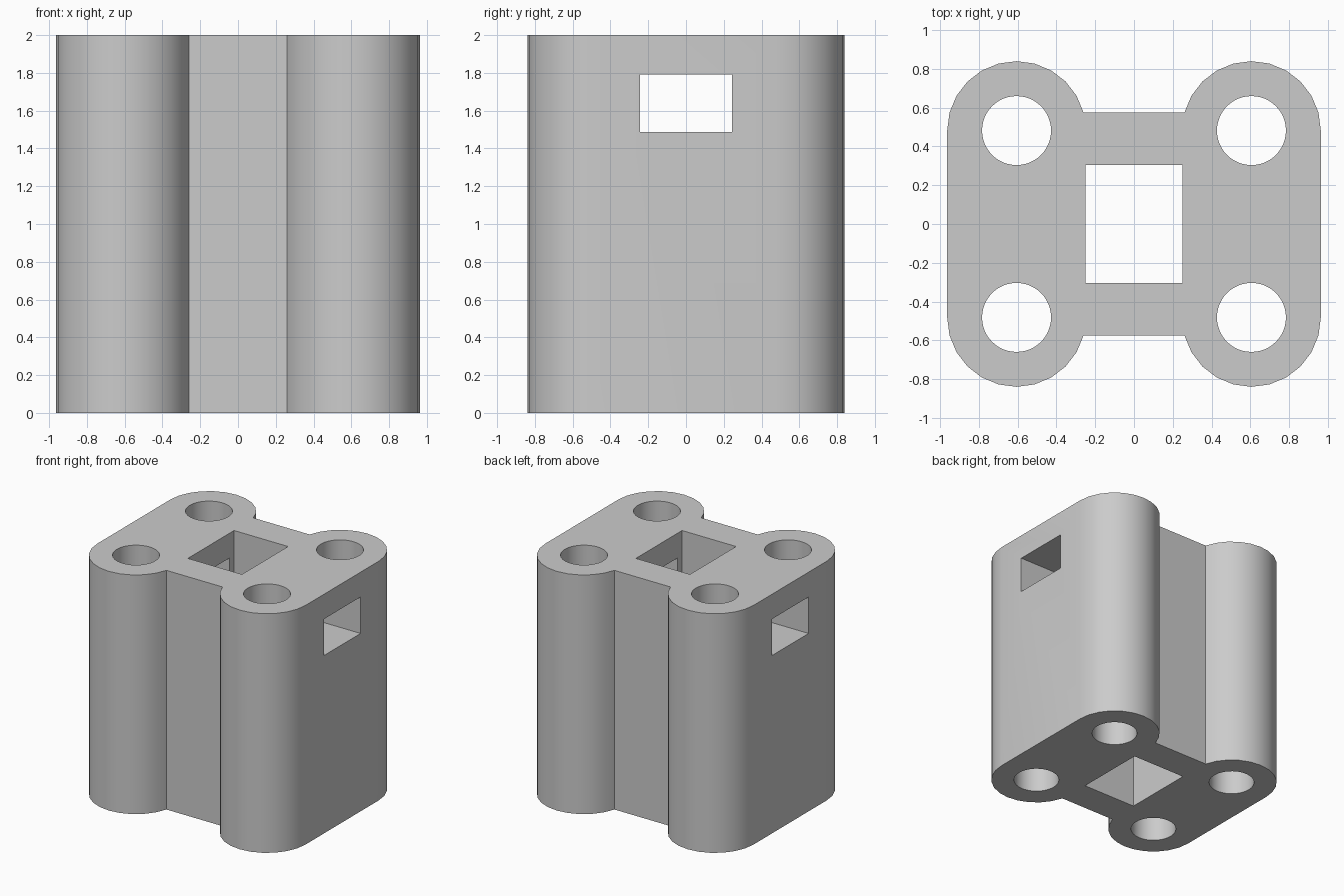
import bpy
import bmesh
import math
from mathutils import Matrix, Vector

HEIGHT = 2.0
LOBE_X, LOBE_Y, LOBE_R = 0.606, 0.482, 0.358
CORNERS = [(sx, sy) for sx in (-1, 1) for sy in (-1, 1)]

old = bpy.data.objects.get("Cube")
if old:
    bpy.data.objects.remove(old, do_unlink=True)

grey = bpy.data.materials.new("plain grey")
grey.use_nodes = True
colour = (0.6, 0.6, 0.6, 1)
grey.diffuse_color = colour
grey.node_tree.nodes["Principled BSDF"].inputs["Base Color"].default_value = colour


def make_object(name, bm):
    bmesh.ops.recalc_face_normals(bm, faces=bm.faces)
    mesh = bpy.data.meshes.new(name)
    bm.to_mesh(mesh)
    bm.free()
    mesh.materials.append(grey)
    obj = bpy.data.objects.new(name, mesh)
    bpy.context.collection.objects.link(obj)
    return obj


def add_box(bm, size, centre):
    matrix = Matrix.Translation(centre) @ Matrix.Diagonal((*size, 1))
    bmesh.ops.create_cube(bm, size=1, matrix=matrix)


# Outline: one rounded lobe, mirrored into the four corners
arc = []
for step in range(12):
    a = math.radians(15 * step)
    arc.append((LOBE_X + LOBE_R * math.cos(a), LOBE_Y + LOBE_R * math.sin(a)))
outline = arc + [(-x, y) for x, y in reversed(arc)]
outline += [(-x, -y) for x, y in outline]

# Block body: the outline extruded to full height
bm = bmesh.new()
base = bm.faces.new([bm.verts.new((x, y, 0)) for x, y in outline])
walls = bmesh.ops.extrude_face_region(bm, geom=[base], use_keep_orig=True)
top = [v for v in walls["geom"] if isinstance(v, bmesh.types.BMVert)]
bmesh.ops.translate(bm, verts=top, vec=(0, 0, HEIGHT))
body = make_object("bracket_block", bm)

# Four round bores
bores = bmesh.new()
for sx, sy in CORNERS:
    bmesh.ops.create_cone(bores, cap_ends=True, segments=48, radius1=0.178,
                          radius2=0.178, depth=HEIGHT + 0.4,
                          matrix=Matrix.Translation((sx * LOBE_X, sy * LOBE_Y, HEIGHT / 2)))

# Square shaft down the middle, and a window through both sides
shaft = bmesh.new()
add_box(shaft, (0.5, 0.61, HEIGHT + 0.4), Vector((0, 0, HEIGHT / 2)))
window = bmesh.new()
add_box(window, (2.4, 0.486, 0.305), Vector((0, 0, 1.64)))

bpy.context.view_layer.objects.active = body
for name, cutter_bm in (("bore_cutter", bores), ("shaft_cutter", shaft),
                        ("window_cutter", window)):
    cutter = make_object(name, cutter_bm)
    cutter.hide_render = True
    mod = body.modifiers.new(name, "BOOLEAN")
    mod.operation = "DIFFERENCE"
    mod.solver = "EXACT"
    mod.object = cutter
    bpy.ops.object.modifier_apply(modifier=mod.name)
    bpy.data.objects.remove(cutter, do_unlink=True)

# Smooth curved walls, crisp edges
bpy.ops.object.select_all(action="DESELECT")
body.select_set(True)
bpy.ops.object.shade_smooth_by_angle(angle=math.radians(30))
